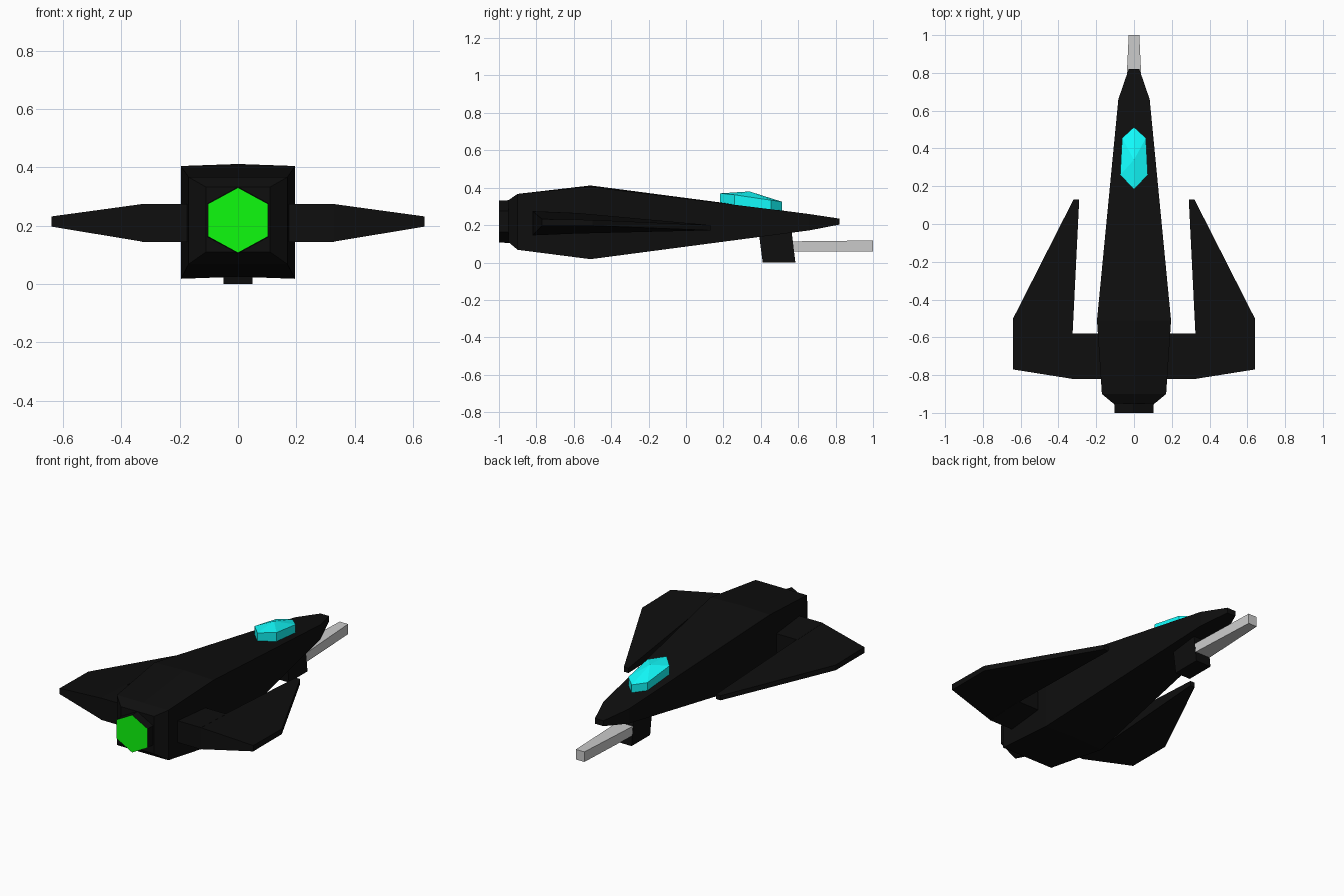
import bpy, bmesh
from math import sin, cos, radians

if "Cube" in bpy.data.objects:
    bpy.data.objects.remove(bpy.data.objects["Cube"])


def material(name, rgb):
    m = bpy.data.materials.new(name)
    m.diffuse_color = (*rgb, 1)
    m.use_nodes = True
    m.node_tree.nodes["Principled BSDF"].inputs["Base Color"].default_value = m.diffuse_color
    return m


black = material("black", (0.0044, 0.0044, 0.0044))
cyan = material("cyan", (0.006, 0.98, 0.98))
green = material("green", (0.0044, 0.97, 0.0044))


def finish(name, bm, *mats):
    bmesh.ops.recalc_face_normals(bm, faces=bm.faces)
    mesh = bpy.data.meshes.new(name)
    bm.to_mesh(mesh)
    bm.free()
    for m in mats:
        mesh.materials.append(m)
    ob = bpy.data.objects.new(name, mesh)
    bpy.context.collection.objects.link(ob)
    return ob


def loft(name, rings, *mats):
    bm = bmesh.new()
    loops = [[bm.verts.new(p) for p in r] for r in rings]
    for a, b in zip(loops, loops[1:]):
        for i in range(len(a)):
            j = (i + 1) % len(a)
            bm.faces.new((a[i], a[j], b[j], b[i]))
    bm.faces.new(loops[0])
    bm.faces.new(loops[-1])
    return finish(name, bm, *mats)


def rect(y, w, z0, z1, ridge=0.0):
    # boxy section with a slightly shifted centre line
    return [(-w, y, z0), (0, y, z0 + ridge), (w, y, z0),
            (w, y, z1), (0, y, z1 + ridge), (-w, y, z1)]


# Fuselage: rectangular sections from tail to nose
loft("fuselage", [rect(-0.95, 0.11, 0.11, 0.333),
                  rect(-0.9, 0.17, 0.068, 0.367),
                  rect(-0.51, 0.196, 0.018, 0.405, 0.007),
                  rect(0.66, 0.083, 0.172, 0.259),
                  rect(0.82, 0.028, 0.203, 0.235)], black)

# Hexagonal exhaust with a glowing end cap
def hexagon(y, r):
    return [(r * sin(radians(60 * i)) * 1.06, y, 0.219 + r * cos(radians(60 * i)))
            for i in range(6)]

exhaust = loft("exhaust", [hexagon(-1.0, 0.112), hexagon(-0.93, 0.115)], black, green)
for f in exhaust.data.polygons:
    if f.normal.y < -0.9:
        f.material_index = 1

# Wings: root block and forward-swept blade on each side
blade = [(0.325, -0.82, 0.145, 0.275), (0.64, -0.77, 0.197, 0.232),
         (0.64, -0.5, 0.197, 0.228), (0.32, 0.13, 0.172, 0.2),
         (0.29, 0.13, 0.172, 0.2), (0.325, -0.58, 0.155, 0.265)]
root = [(0.1, -0.82, 0.145, 0.275), (0.33, -0.82, 0.145, 0.275),
        (0.33, -0.58, 0.155, 0.265), (0.1, -0.58, 0.155, 0.265)]
for side, s in (("left", -1), ("right", 1)):
    for part, outline in (("wing_blade", blade), ("wing_root", root)):
        loft(f"{side}_{part}", [[(s * x, y, z0) for x, y, z0, z1 in outline],
                                [(s * x, y, z1) for x, y, z0, z1 in outline]], black)

# Canopy: faceted hull with a centre ridge
bm = bmesh.new()
for x, y, z in ((0, 0.183, 0.37), (0, 0.34, 0.38), (0, 0.513, 0.325),
                (0.073, 0.26, 0.362), (0.063, 0.455, 0.333)):
    for s in ((1, -1) if x else (1,)):
        bm.verts.new((s * x, y, z))
        bm.verts.new((s * x, y, 0.305 - 0.11 * (y - 0.185)))
bmesh.ops.convex_hull(bm, input=bm.verts)
finish("canopy", bm, cyan)

# Gun mount under the nose
loft("gun_mount", [[(-0.05, 0.41, 0), (0.05, 0.41, 0), (0.05, 0.585, 0), (-0.05, 0.585, 0)],
                   [(-0.05, 0.385, 0.19), (0.05, 0.385, 0.19),
                    (0.05, 0.562, 0.19), (-0.05, 0.562, 0.19)]], black)

# Tapered gun barrel
loft("gun_barrel", [rect(0.55, 0.05, 0.058, 0.113), rect(1.0, 0.028, 0.058, 0.118)])
